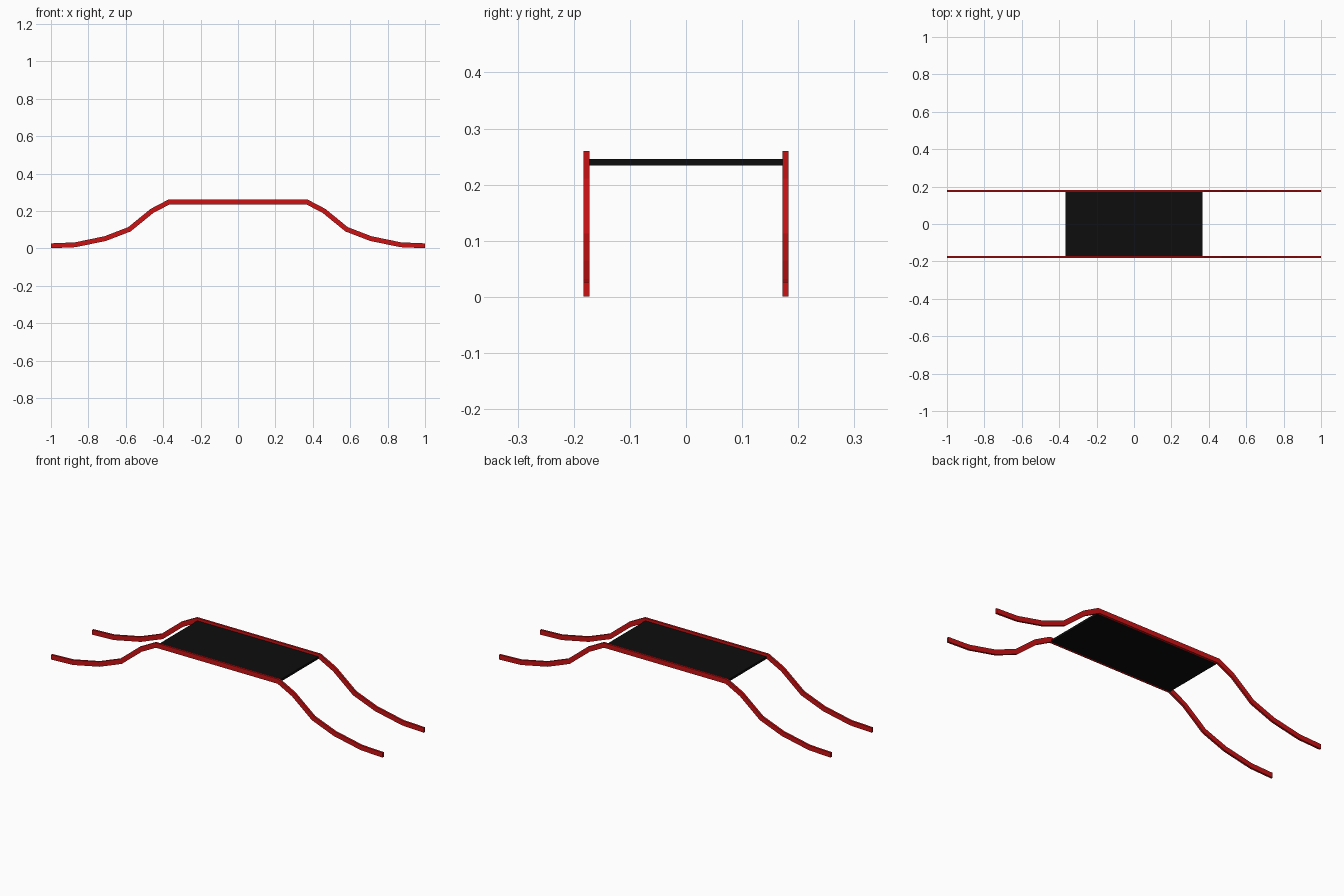
import bpy
import bmesh
from mathutils import Vector

cube = bpy.data.objects.get("Cube")
if cube:
    bpy.data.objects.remove(cube, do_unlink=True)


def make_material(name, colour):
    mat = bpy.data.materials.new(name)
    mat.use_nodes = True
    mat.diffuse_color = colour
    mat.node_tree.nodes["Principled BSDF"].inputs["Base Color"].default_value = colour
    return mat


red = make_material("red paint", (0.6, 0.006, 0.007, 1))
black = make_material("black deck", (0.004, 0.004, 0.0045, 1))


def make_object(name, bm, mat):
    bmesh.ops.recalc_face_normals(bm, faces=bm.faces)
    mesh = bpy.data.meshes.new(name)
    bm.to_mesh(mesh)
    bm.free()
    mesh.materials.append(mat)
    obj = bpy.data.objects.new(name, mesh)
    bpy.context.collection.objects.link(obj)
    return obj


# Centre line of a rail in the xz plane, mirrored across x
half = [(0.37, 0.247), (0.46, 0.2), (0.58, 0.102), (0.71, 0.052), (0.87, 0.019), (1.0, 0.0135)]
path = [Vector((-x, z)) for x, z in reversed(half)] + [Vector(p) for p in half]
RAIL_HEIGHT, RAIL_WIDTH, RAIL_Y = 0.026, 0.011, 0.1775


def make_rail(name, y):
    """Sweep a flat bar along the path with mitred bends."""
    bm = bmesh.new()
    rings = []
    for i, p in enumerate(path):
        before = (p - path[i - 1]).normalized() if i else Vector((1, 0))
        after = (path[i + 1] - p).normalized() if i < len(path) - 1 else Vector((1, 0))
        along = (before + after).normalized()
        if i in (0, len(path) - 1):
            along = Vector((1, 0))
        up = Vector((-along.y, along.x)) * RAIL_HEIGHT / 2 / along.dot(after)
        corners = [(-1, -1), (1, -1), (1, 1), (-1, 1)]
        rings.append([bm.verts.new((p.x + t * up.x, y + s * RAIL_WIDTH / 2, p.y + t * up.y))
                      for s, t in corners])
    for a, b in zip(rings, rings[1:]):
        for k in range(4):
            n = (k + 1) % 4
            bm.faces.new((a[k], a[n], b[n], b[k]))
    bm.faces.new(rings[0])
    bm.faces.new(rings[-1])
    return make_object(name, bm, red)


make_rail("front_rail", -RAIL_Y)
make_rail("back_rail", RAIL_Y)

# Flat deck between the rails
bm = bmesh.new()
bmesh.ops.create_cube(bm, size=1)
bmesh.ops.scale(bm, vec=(0.732, 2 * RAIL_Y - RAIL_WIDTH, 0.012), verts=bm.verts)
bmesh.ops.translate(bm, vec=(0, 0, 0.24), verts=bm.verts)
make_object("deck", bm, black)
